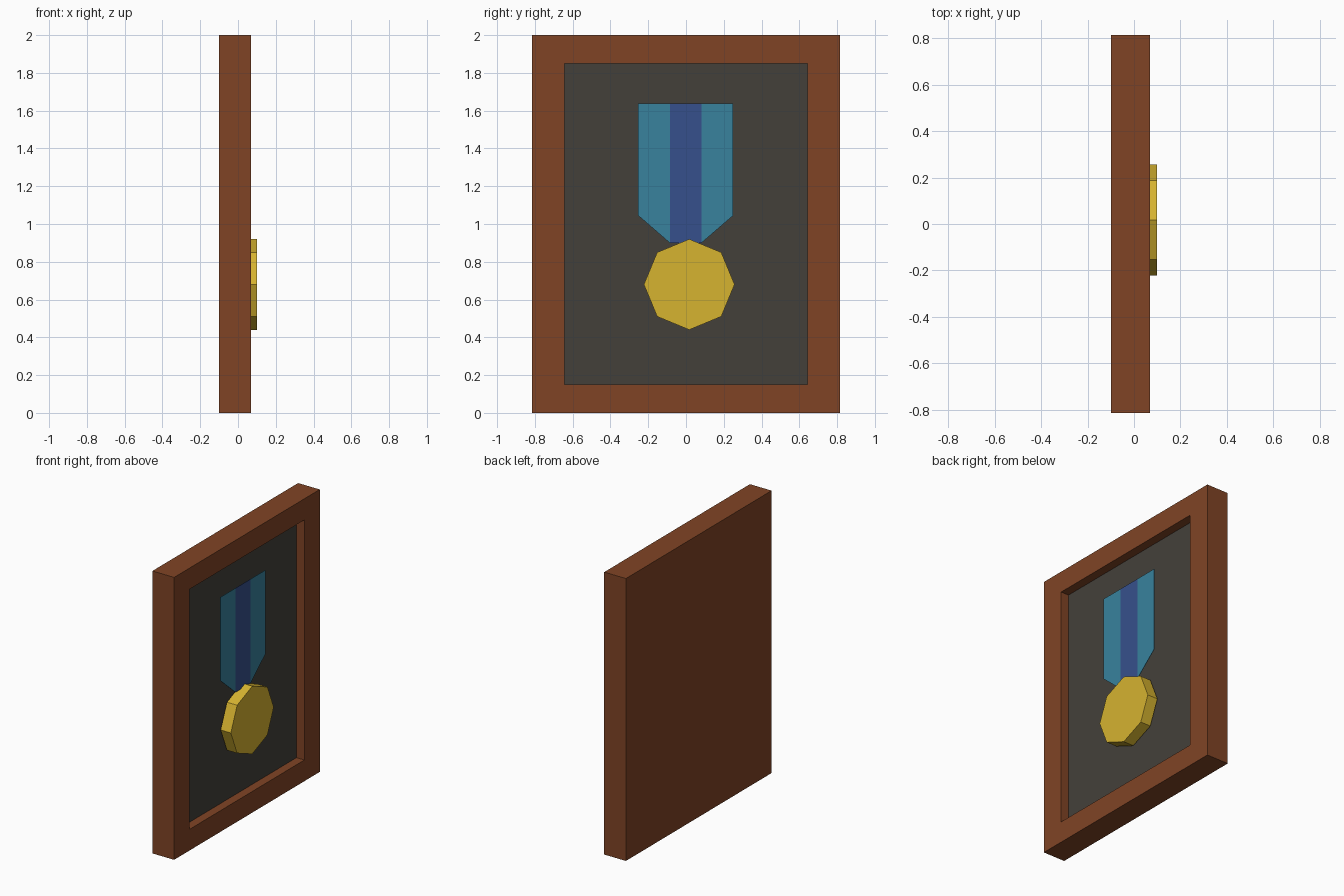
import bpy, bmesh, math
from mathutils import Matrix, Vector

if "Cube" in bpy.data.objects:
    bpy.data.objects.remove(bpy.data.objects["Cube"])


def material(name, rgb):
    # sRGB 0-255 to linear
    lin = [((c / 255 + 0.055) / 1.055) ** 2.4 for c in rgb]
    m = bpy.data.materials.new(name)
    m.diffuse_color = (*lin, 1)
    m.use_nodes = True
    m.node_tree.nodes["Principled BSDF"].inputs["Base Color"].default_value = m.diffuse_color
    return m


wood = material("brown wood", (128, 68, 37))
felt = material("dark grey felt", (68, 64, 58))
gold = material("gold", (214, 179, 48))
teal = material("teal ribbon", (56, 130, 157))
navy = material("navy ribbon", (54, 80, 140))


def finish(name, bm, *mats):
    bmesh.ops.recalc_face_normals(bm, faces=bm.faces)
    me = bpy.data.meshes.new(name)
    bm.to_mesh(me)
    bm.free()
    for m in mats:
        me.materials.append(m)
    ob = bpy.data.objects.new(name, me)
    bpy.context.collection.objects.link(ob)
    return ob


def prism(name, points, x0, x1, mat):
    """Extrude a (y, z) outline from x0 to x1."""
    bm = bmesh.new()
    face = bm.faces.new([bm.verts.new((x0, y, z)) for y, z in points])
    ext = bmesh.ops.extrude_face_region(bm, geom=[face], use_keep_orig=True)
    verts = [g for g in ext["geom"] if isinstance(g, bmesh.types.BMVert)]
    bmesh.ops.translate(bm, verts=verts, vec=(x1 - x0, 0, 0))
    return finish(name, bm, mat)


# Frame: a box whose +x face is inset, then sunk to form the felt backing
bm = bmesh.new()
bmesh.ops.create_cube(bm, size=1, matrix=Matrix.Translation((-0.015, 0, 1))
                      @ Matrix.Diagonal((0.17, 1.63, 2, 1)))
front = max(bm.faces, key=lambda f: f.calc_center_median().x)
bmesh.ops.inset_individual(bm, faces=[front], thickness=0.1)
for v in front.verts:
    v.co.y = math.copysign(0.643, v.co.y)
    v.co.z = 1 + math.copysign(0.85, v.co.z - 1)
panel = bmesh.ops.extrude_discrete_faces(bm, faces=[front])["faces"][0]
bmesh.ops.translate(bm, verts=panel.verts, vec=(-0.062, 0, 0))
panel.material_index = 1
finish("frame", bm, wood, felt)

# Ribbon: three thin vertical stripes, the outer ones cut at an angle
TOP, SHOULDER, TIP = 1.637, 1.045, 0.9
for side, outer, inner in (("left", -0.253, -0.086), ("right", 0.25, 0.082)):
    prism(side + "_ribbon_stripe",
          [(outer, TOP), (outer, SHOULDER), (inner, TIP), (inner, TOP)],
          0.038, 0.041, teal)
prism("middle_ribbon_stripe",
      [(-0.086, TOP), (-0.086, TIP), (0.082, TIP), (0.082, TOP)],
      0.038, 0.041, navy)

# Medal: an eight-sided disc
prism("medal",
      [(0.017 + 0.24 * math.cos(i * math.pi / 4),
        0.68 + 0.24 * math.sin(i * math.pi / 4)) for i in range(8)],
      0.02, 0.1, gold)
